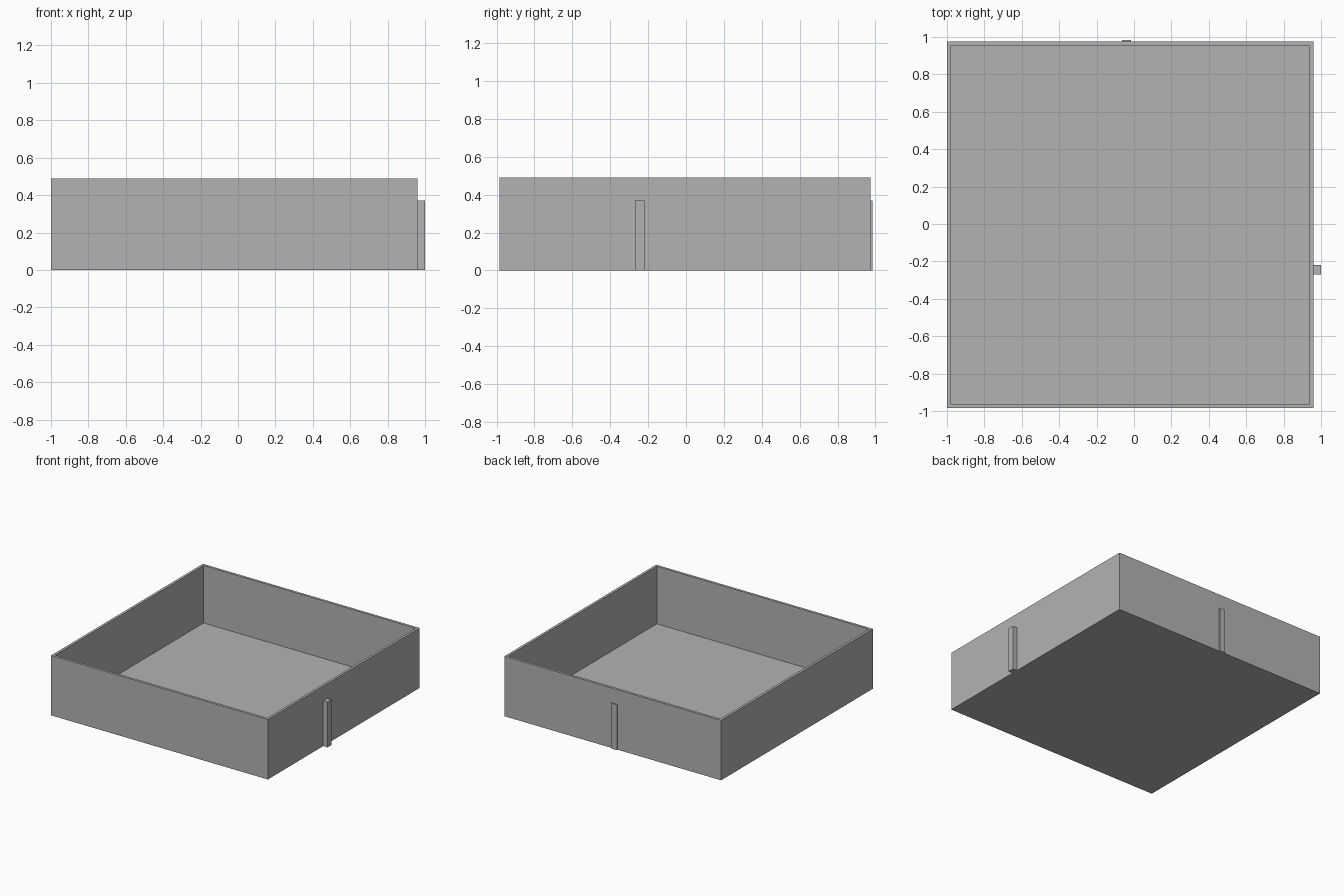
import bpy
import bmesh
from mathutils import Matrix, Vector

if "Cube" in bpy.data.objects:
    bpy.data.objects.remove(bpy.data.objects["Cube"], do_unlink=True)

# Single flat colour
grey = bpy.data.materials.new("plain_grey")
grey.use_nodes = True
colour = (0.45, 0.45, 0.45, 1)
grey.diffuse_color = colour
grey.node_tree.nodes["Principled BSDF"].inputs["Base Color"].default_value = colour

WALL = 0.021
FLOOR = 0.02


def block(name, low, high, hollow=False):
    """Box between two corners, optionally hollowed into an open tray."""
    low, high = Vector(low), Vector(high)
    bm = bmesh.new()
    place = Matrix.Translation((low + high) / 2) @ Matrix.Diagonal((high - low).to_4d())
    bmesh.ops.create_cube(bm, size=1, matrix=place)
    bm.normal_update()
    if hollow:
        top = max(bm.faces, key=lambda f: f.calc_center_median().z)
        # Inset the rim, then sink a well down to the floor
        bmesh.ops.inset_region(bm, faces=[top], thickness=WALL, use_even_offset=True)
        well = bmesh.ops.extrude_discrete_faces(bm, faces=[top])["faces"][0]
        for v in well.verts:
            v.co.z = low.z + FLOOR
    bmesh.ops.recalc_face_normals(bm, faces=bm.faces)
    mesh = bpy.data.meshes.new(name)
    bm.to_mesh(mesh)
    bm.free()
    mesh.materials.append(grey)
    obj = bpy.data.objects.new(name, mesh)
    bpy.context.collection.objects.link(obj)
    return obj


# Open tray
block("tray", (-1, -0.985, 0), (0.96, 0.975, 0.49), hollow=True)

# Upright strips on the left and back walls
block("left_strip", (0.96, -0.27, 0), (1, -0.22, 0.37))
block("back_strip", (-0.065, 0.975, 0), (-0.015, 0.985, 0.37))
